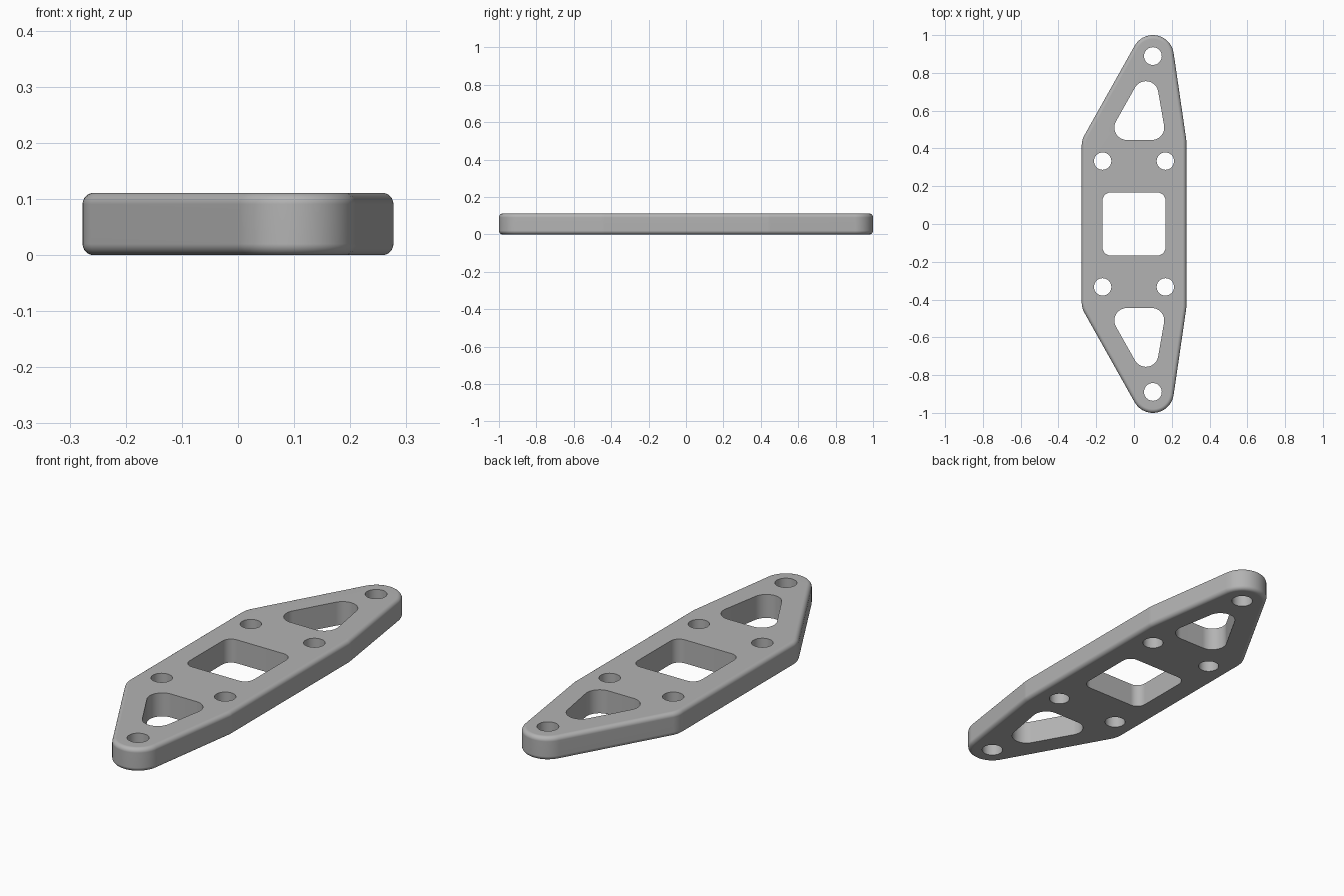
import bpy, bmesh
from math import atan2, acos, hypot, cos, sin, pi, tau, ceil, radians

cube = bpy.data.objects.get("Cube")
if cube:
    bpy.data.objects.remove(cube)

HEIGHT = 0.111
EDGE = 0.02       # rounding of the outer rim
EDGE_STEPS = 6


def rounded_loop(circles, inset=0.0):
    """Belt around counter-clockwise circles (x, y, radius), shrunk by inset."""
    n = len(circles)
    if n == 1:
        x, y, r = circles[0]
        return [(x + r * cos(tau * k / 40), y + r * sin(tau * k / 40)) for k in range(40)]
    normals = []
    for i, (x, y, r) in enumerate(circles):
        x2, y2, r2 = circles[(i + 1) % n]
        dx, dy = x2 - x, y2 - y
        normals.append(atan2(dy, dx) - acos((r - r2) / hypot(dx, dy)))
    points = []
    for i, (x, y, r) in enumerate(circles):
        start = normals[i - 1]
        sweep = (normals[i] - start) % tau
        steps = max(2, ceil(sweep / radians(8)))
        for k in range(steps + 1):
            a = start + sweep * k / steps
            points.append((x + (r - inset) * cos(a), y + (r - inset) * sin(a)))
    return points


def mirror_y(circles):
    """Mirror front to back, keeping the counter-clockwise order."""
    return [(x, -y, r) for x, y, r in reversed(circles)]


# Outer outline: right side up to the back tip, then down the left side
back_half = [(0.166, 0.436, 0.111), (0.1, 0.889, 0.111), (-0.166, 0.415, 0.111)]
outline = back_half + mirror_y(back_half)

# Openings: centre window, triangular windows, bolt holes
window = [(sx * 0.122, sy * 0.122, 0.045) for sx, sy in ((1, -1), (1, 1), (-1, 1), (-1, -1))]
triangle = [(0.094, 0.511, 0.066), (0.063, 0.69, 0.066), (-0.038, 0.511, 0.066)]
openings = [window, triangle, mirror_y(triangle)]
for s in (-1, 1):
    openings += [[(0.166, s * 0.333, 0.046)], [(-0.166, s * 0.333, 0.046)],
                 [(0.1, s * 0.889, 0.047)]]

bm = bmesh.new()


def add_ring(points, z):
    return [bm.verts.new((x, y, z)) for x, y in points]


def bridge(low, high):
    for i in range(len(low)):
        j = (i + 1) % len(low)
        bm.faces.new((low[i], low[j], high[j], high[i]))


def ring_edges(ring):
    return [bm.edges.get((v, ring[i - 1])) for i, v in enumerate(ring)]


# Outer wall with rounded rims
rims = []
for k in range(EDGE_STEPS + 1):
    a = pi / 2 * k / EDGE_STEPS
    rims.append((EDGE * (1 - sin(a)), EDGE * (1 - cos(a))))
levels = rims + [(inset, HEIGHT - z) for inset, z in reversed(rims)]
rings = [add_ring(rounded_loop(outline, inset), z) for inset, z in levels]
for low, high in zip(rings, rings[1:]):
    bridge(low, high)
bottom, top = ring_edges(rings[0]), ring_edges(rings[-1])

# Straight walls of the openings
for circles in openings:
    loop = rounded_loop(circles)
    low, high = add_ring(loop, 0), add_ring(loop, HEIGHT)
    bridge(high, low)
    bottom += ring_edges(low)
    top += ring_edges(high)

# Flat faces around the openings
for edges, up in ((bottom, -1), (top, 1)):
    bmesh.ops.triangle_fill(bm, edges=edges, use_beauty=True, normal=(0, 0, up))
bmesh.ops.recalc_face_normals(bm, faces=bm.faces)

mesh = bpy.data.meshes.new("mounting_plate")
bm.to_mesh(mesh)
bm.free()
plate = bpy.data.objects.new("mounting_plate", mesh)
bpy.context.collection.objects.link(plate)

# Plain grey material
grey = bpy.data.materials.new("grey")
grey.use_nodes = True
color = (0.45, 0.45, 0.45, 1)
grey.diffuse_color = color
grey.node_tree.nodes["Principled BSDF"].inputs["Base Color"].default_value = color
mesh.materials.append(grey)

# Smooth rims with crisp hole edges and flat caps
bpy.ops.object.select_all(action="DESELECT")
plate.select_set(True)
bpy.context.view_layer.objects.active = plate
bpy.ops.object.shade_smooth_by_angle(angle=radians(30))
weighted = plate.modifiers.new("flat_caps", "WEIGHTED_NORMAL")
weighted.keep_sharp = True
